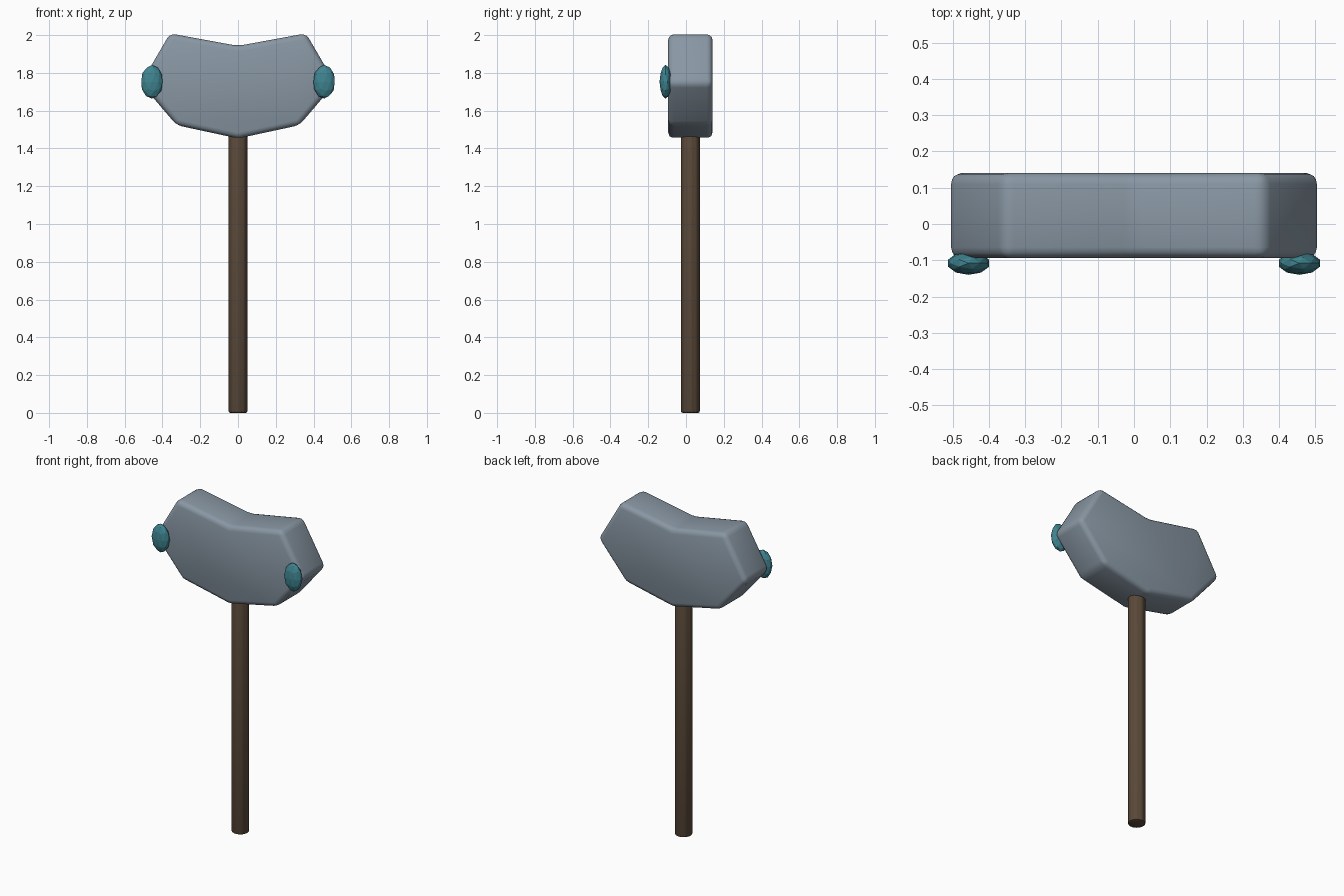
import bpy, bmesh

if "Cube" in bpy.data.objects:
    bpy.data.objects.remove(bpy.data.objects["Cube"])

CENTRE_Y = 0.023


def colour(obj, name, rgb):
    mat = bpy.data.materials.get(name) or bpy.data.materials.new(name)
    mat.diffuse_color = (*rgb, 1)
    mat.use_nodes = True
    mat.node_tree.nodes["Principled BSDF"].inputs["Base Color"].default_value = mat.diffuse_color
    obj.data.materials.append(mat)


def bevel(obj, width, segments):
    mod = obj.modifiers.new("Bevel", "BEVEL")
    mod.width = width
    mod.segments = segments
    mod.limit_method = "ANGLE"
    mod.angle_limit = 0.3
    bpy.context.view_layer.objects.active = obj
    bpy.ops.object.select_all(action="DESELECT")
    obj.select_set(True)
    bpy.ops.object.modifier_apply(modifier=mod.name)
    bpy.ops.object.shade_smooth_by_angle(angle=0.7)


# Hammer head: mirrored half profile (x, z), extruded through the depth
half = [(0.335, 1.521), (0.514, 1.745), (0.36, 2.009)]
half[0] = (0.325, 1.523)
profile = [(0, 1.453)] + half + [(0, 1.943)] + [(-x, z) for x, z in reversed(half)]
bm = bmesh.new()
face = bm.faces.new([bm.verts.new((x, CENTRE_Y - 0.117, z)) for x, z in profile])
ext = bmesh.ops.extrude_face_region(bm, geom=[face])
moved = [v for v in ext["geom"] if isinstance(v, bmesh.types.BMVert)]
bmesh.ops.translate(bm, verts=moved, vec=(0, 0.234, 0))
bmesh.ops.recalc_face_normals(bm, faces=bm.faces)
mesh = bpy.data.meshes.new("hammer_head")
bm.to_mesh(mesh)
bm.free()
head = bpy.data.objects.new("hammer_head", mesh)
bpy.context.collection.objects.link(head)
bevel(head, 0.03, 3)
colour(head, "stone", (0.25, 0.31, 0.37))

# Handle: straight shaft running up into the head
bpy.ops.mesh.primitive_cylinder_add(vertices=16, radius=0.051, depth=1.6,
                                    location=(0, CENTRE_Y, 0.8))
handle = bpy.context.object
handle.name = "handle"
bevel(handle, 0.01, 2)
colour(handle, "wood", (0.10, 0.065, 0.04))

# Faceted gems on the front at both ends
for side, x in (("left", -0.456), ("right", 0.456)):
    bpy.ops.mesh.primitive_ico_sphere_add(subdivisions=2, radius=1,
                                          location=(x, -0.108, 1.753))
    gem = bpy.context.object
    gem.name = side + "_gem"
    gem.scale = (0.059, 0.032, 0.089)
    colour(gem, "teal_gem", (0.05, 0.23, 0.28))
